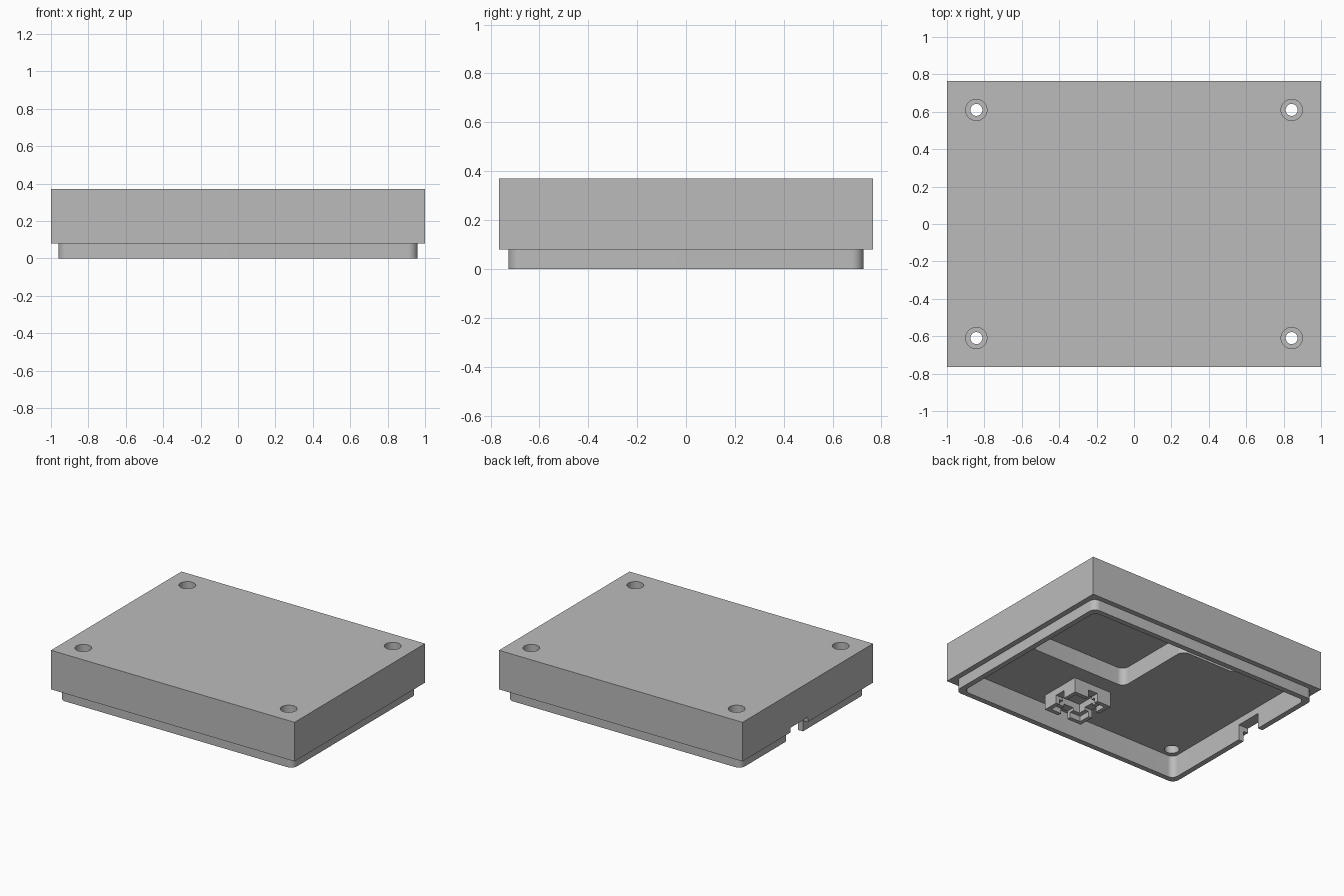
import bpy, bmesh
from mathutils import Vector

if "Cube" in bpy.data.objects:
    bpy.data.objects.remove(bpy.data.objects["Cube"], do_unlink=True)

# One plain grey for everything
grey = bpy.data.materials.new("plain_grey")
grey.use_nodes = True
colour = (0.5, 0.5, 0.5, 1)
grey.diffuse_color = colour
grey.node_tree.nodes["Principled BSDF"].inputs["Base Color"].default_value = colour


def rectangle(x0, x1, y0, y1):
    return [(x0, y0), (x1, y0), (x1, y1), (x0, y1)]


def centred(half_x, half_y, cx=0, cy=0):
    return rectangle(cx - half_x, cx + half_x, cy - half_y, cy + half_y)


def prism(name, corners, z0, z1, radius=0, steps=8):
    """Extrude a polygon upwards, rounding its corners."""
    outline = []
    for i, corner in enumerate(corners):
        c = Vector(corner)
        if not radius:
            outline.append(c)
            continue
        a = c + (Vector(corners[i - 1]) - c).normalized() * radius
        b = c + (Vector(corners[(i + 1) % len(corners)]) - c).normalized() * radius
        centre = a + b - c
        for k in range(steps + 1):
            d = a.lerp(b, k / steps) - centre
            outline.append(centre + d.normalized() * radius)
    bm = bmesh.new()
    face = bm.faces.new([bm.verts.new((p.x, p.y, z0)) for p in outline])
    new = bmesh.ops.extrude_face_region(bm, geom=[face])["geom"]
    bmesh.ops.translate(bm, vec=(0, 0, z1 - z0),
                        verts=[v for v in new if isinstance(v, bmesh.types.BMVert)])
    bmesh.ops.recalc_face_normals(bm, faces=bm.faces)
    mesh = bpy.data.meshes.new(name)
    bm.to_mesh(mesh)
    bm.free()
    obj = bpy.data.objects.new(name, mesh)
    bpy.context.collection.objects.link(obj)
    mesh.materials.append(grey)
    return obj


def cylinder(name, x, y, radius, z0, z1):
    return prism(name, centred(radius, radius, x, y), z0, z1, radius * 0.9999)


def combine(target, tool, operation="DIFFERENCE"):
    """Apply a boolean and remove the helper."""
    mod = target.modifiers.new("shape", "BOOLEAN")
    mod.operation, mod.solver, mod.object = operation, "EXACT", tool
    bpy.context.view_layer.objects.active = target
    bpy.ops.object.modifier_apply(modifier=mod.name)
    bpy.data.objects.remove(tool, do_unlink=True)


TOP, STEP, CEILING, POCKET = 0.37, 0.08, 0.165, 0.295

# Housing with the inset lip below
housing = prism("housing", centred(1, 0.765), STEP, TOP)
combine(housing, prism("lip", centred(0.96, 0.727), 0, STEP + 0.03, 0.05), "UNION")

# Shallow cavity and the deeper stepped pocket
combine(housing, prism("cavity", centred(0.92, 0.687), -0.1, CEILING, 0.045))
pocket_outline = [(-0.05, -0.17), (0.76, -0.17), (0.76, 0.68),
                  (-0.5, 0.68), (-0.5, 0.45), (-0.05, 0.45)]
combine(housing, prism("pocket", pocket_outline, 0.1, POCKET, 0.05))

# Screw holes, counterbored from both sides
for sx in (-1, 1):
    for sy in (-1, 1):
        x, y = sx * 0.843, sy * 0.61
        combine(housing, cylinder("bore", x, y, 0.032, 0.1, 0.5))
        combine(housing, cylinder("top_counterbore", x, y, 0.057, 0.29, 0.5))
        combine(housing, cylinder("bottom_counterbore", x, y, 0.05, 0.1, 0.23))

# Cable notch through the side wall
combine(housing, prism("cable_notch", rectangle(-1.1, -0.9, 0, 0.2), -0.1, 0.115))

# Square socket hanging inside the cavity, slotted on each side
cx, cy, rim = 0.12, -0.445, 0.055
socket = prism("inner_socket", centred(0.157, 0.157, cx, cy), rim, CEILING + 0.001)
combine(socket, prism("recess", centred(0.127, 0.127, cx, cy), 0, 0.095))
combine(socket, prism("well", centred(0.095, 0.095, cx, cy), 0, CEILING - 0.004))
for hx, hy in ((0.2, 0.04), (0.04, 0.2)):
    combine(socket, prism("slot", centred(hx, hy, cx, cy), 0, 0.115))

# Smooth the rounded walls, keep the edges sharp
for obj in (housing, socket):
    bpy.ops.object.select_all(action="DESELECT")
    obj.select_set(True)
    bpy.context.view_layer.objects.active = obj
    bpy.ops.object.shade_smooth_by_angle()
